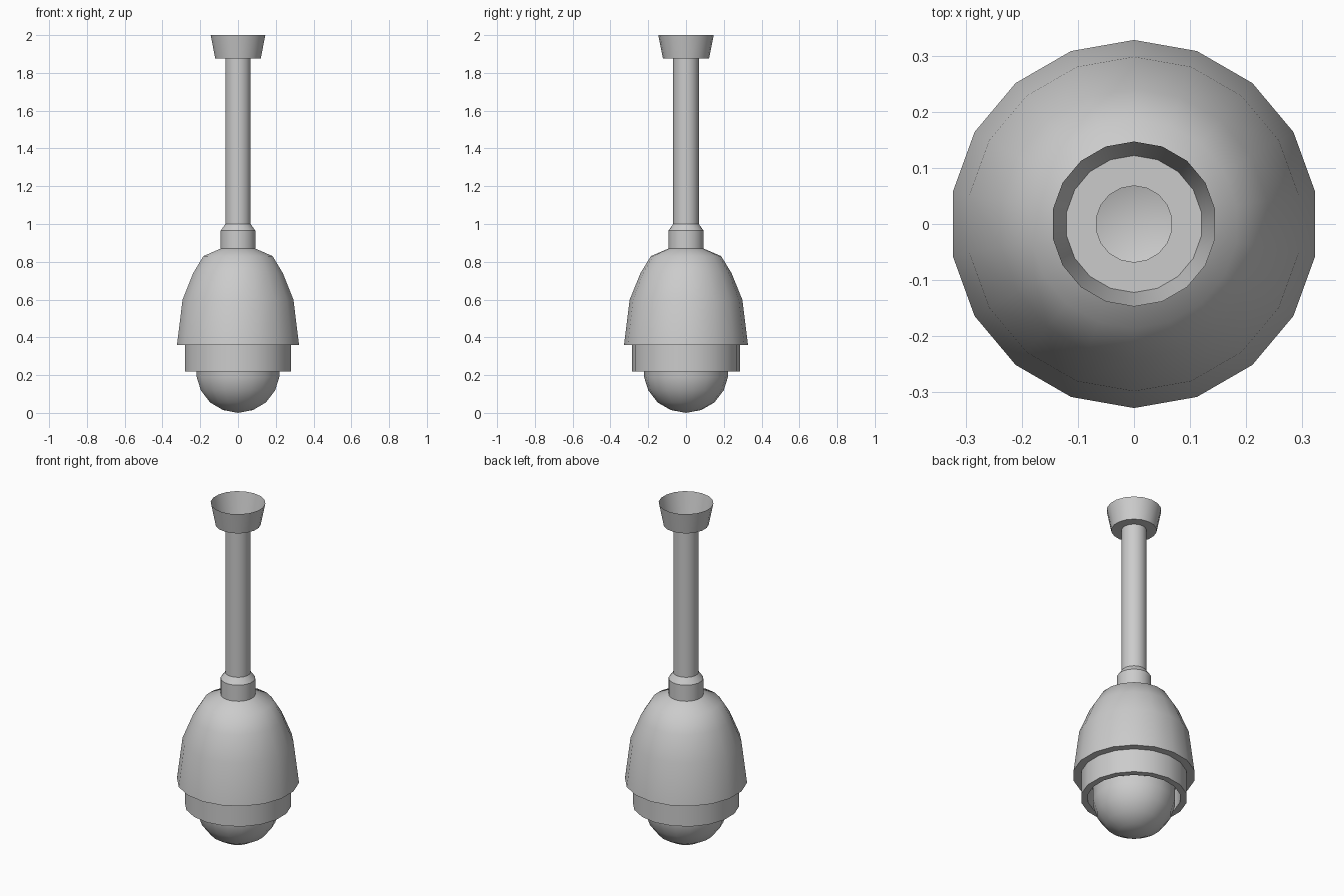
import bpy, bmesh
from math import sin, cos, pi, radians

SIDES = 18

cube = bpy.data.objects.get("Cube")
if cube:
    bpy.data.objects.remove(cube, do_unlink=True)

grey = bpy.data.materials.new("light grey")
grey.use_nodes = True
grey.diffuse_color = (0.6, 0.6, 0.6, 1)
grey.node_tree.nodes["Principled BSDF"].inputs["Base Color"].default_value = grey.diffuse_color


def lathe(name, profile, sharp=30):
    """Spin a (radius, height) profile about z; listed so faces point outwards."""
    bm = bmesh.new()
    rings = []
    for r, z in profile:
        angles = [pi / 2 + 2 * pi * i / SIDES for i in range(SIDES)]
        rings.append([bm.verts.new((r * cos(a), r * sin(a), z)) for a in angles])
    for low, high in zip(rings, rings[1:]):
        for i in range(SIDES):
            j = (i + 1) % SIDES
            bm.faces.new((low[i], low[j], high[j], high[i]))
    bmesh.ops.remove_doubles(bm, verts=bm.verts, dist=1e-5)
    mesh = bpy.data.meshes.new(name)
    bm.to_mesh(mesh)
    bm.free()
    mesh.materials.append(grey)
    obj = bpy.data.objects.new(name, mesh)
    bpy.context.collection.objects.link(obj)
    bpy.ops.object.select_all(action="DESELECT")
    obj.select_set(True)
    bpy.context.view_layer.objects.active = obj
    bpy.ops.object.shade_smooth_by_angle(angle=radians(sharp))
    return obj


# Rounded lens cover, open inside
lathe("dome", [(0, 0), (0.08, 0.015), (0.15, 0.055), (0.2, 0.12),
               (0.222, 0.19), (0.222, 0.34)], 40)

# Hollow band around the dome
lathe("lower_ring", [(0.222, 0.34), (0.25, 0.34), (0.25, 0.22),
                     (0.286, 0.22), (0.286, 0.36)])

# Bell-shaped housing with its underside lip
lathe("housing", [(0.286, 0.36), (0.328, 0.36), (0.298, 0.6), (0.241, 0.74),
                  (0.186, 0.83), (0.093, 0.87)], 40)

# Chamfered collar, hanging pole and open ceiling cup
lathe("collar", [(0.093, 0.87), (0.093, 0.965), (0.068, 1.0)])
lathe("pole", [(0.068, 1.0), (0.068, 1.875)])
lathe("ceiling_cup", [(0.068, 1.875), (0.122, 1.875), (0.147, 2.0)])
